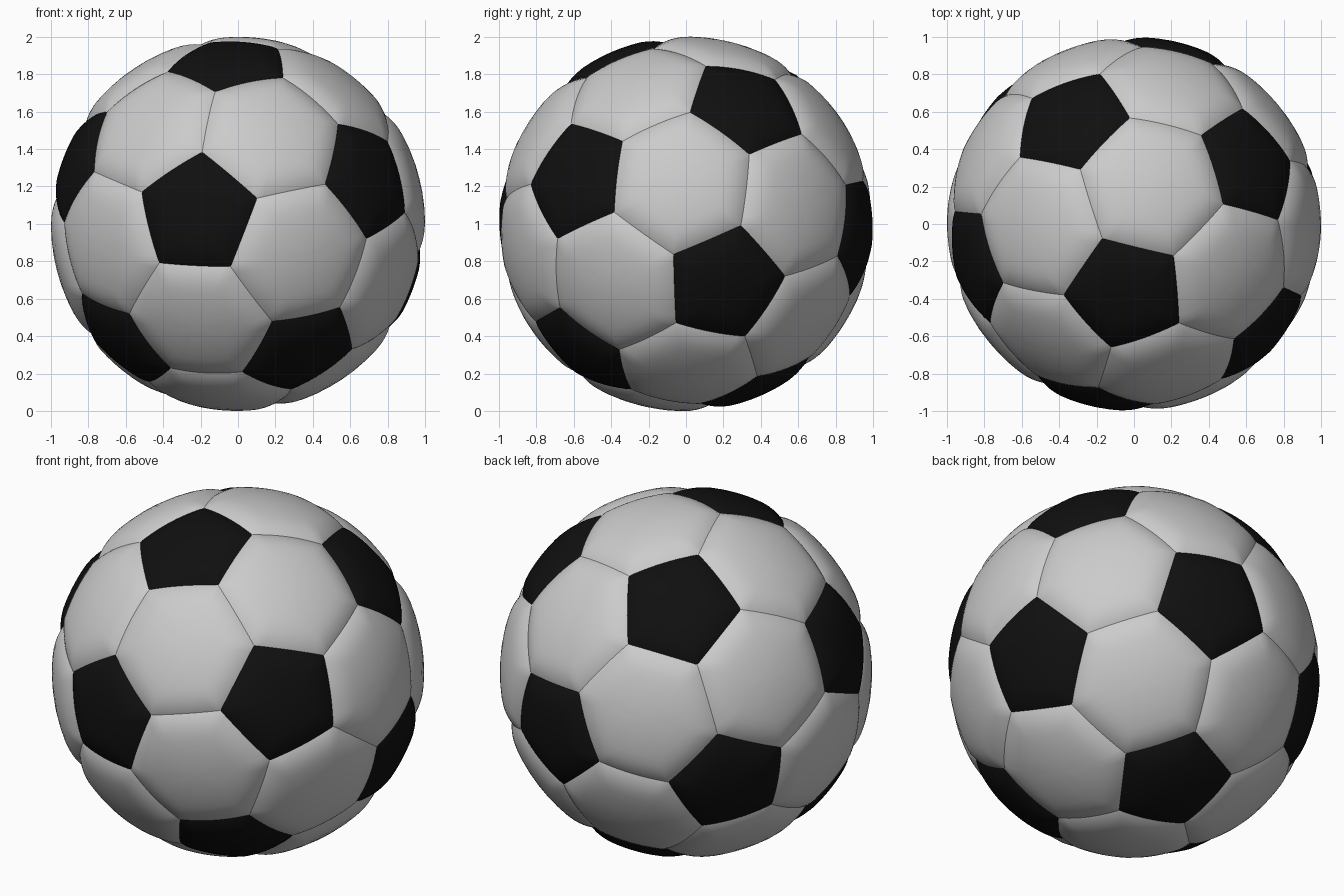
import bpy, bmesh, math
from itertools import combinations
from mathutils import Vector

if "Cube" in bpy.data.objects:
    bpy.data.objects.remove(bpy.data.objects["Cube"])

# Ball orientation: an orthonormal frame from two neighbouring black panel centres
A = Vector((-0.233, -0.971, 0.055)).normalized()
C = Vector((-0.047, -0.396, 0.917)).normalized()
Z = (A + C).normalized()
Y = (A - C).normalized()
X = Y.cross(Z)

# Icosahedron corners: each becomes a pentagon, each face a hexagon
PHI = (1 + math.sqrt(5)) / 2
ico = []
for s in (1, -1):
    for t in (PHI, -PHI):
        for a, b, c in ((0, s, t), (s, t, 0), (t, 0, s)):
            ico.append((X * a + Y * b + Z * c).normalized())


def near(a, b):
    return a.dot(b) > 0.4 and a is not b


SEAM_DEPTH, SEAM_WIDTH = 0.027, 0.13
RINGS = [0, 0.2, 0.4, 0.58, 0.7, 0.78, 0.84, 0.89, 0.93, 0.965, 0.985, 1.0]
STEPS = 10


def add_panel(bm, corners):
    """Pillow-shaped spherical panel, rounded down towards its seams."""
    mid = sum(corners, Vector()) / len(corners)
    n = mid.normalized()
    u = (corners[0] - mid).normalized()
    v = n.cross(u)
    corners = sorted(corners, key=lambda p: math.atan2((p - mid).dot(v), (p - mid).dot(u)))
    apothem = ((corners[0] + corners[1]) / 2 - mid).length
    outline = []
    for i, p in enumerate(corners):
        q = corners[(i + 1) % len(corners)]
        outline += [p.lerp(q, k / STEPS) for k in range(STEPS)]
    centre = bm.verts.new(n)
    prev = None
    for s in RINGS[1:]:
        t = max(0, 1 - (1 - s) * apothem / SEAM_WIDTH)
        r = 1 - SEAM_DEPTH * t ** 2.2
        ring = [bm.verts.new(mid.lerp(p, s).normalized() * r) for p in outline]
        for i in range(len(ring)):
            j = (i + 1) % len(ring)
            if prev is None:
                bm.faces.new((centre, ring[i], ring[j]))
            else:
                bm.faces.new((prev[i], ring[i], ring[j], prev[j]))
        prev = ring


def make_object(name, panels):
    bm = bmesh.new()
    for corners in panels:
        add_panel(bm, corners)
    for f in bm.faces:
        f.smooth = True
    mesh = bpy.data.meshes.new(name)
    bm.to_mesh(mesh)
    bm.free()
    ob = bpy.data.objects.new(name, mesh)
    ob.location.z = 1
    bpy.context.collection.objects.link(ob)
    return ob


# Black pentagon panels
pentagons = [[a.lerp(b, 1 / 3) for b in ico if near(a, b)] for a in ico]
black = make_object("pentagon_panels", pentagons)
mat = bpy.data.materials.new("black")
mat.diffuse_color = (0.005, 0.005, 0.005, 1)
mat.use_nodes = True
mat.node_tree.nodes["Principled BSDF"].inputs["Base Color"].default_value = mat.diffuse_color
black.data.materials.append(mat)

# Grey hexagon panels
hexagons = []
for tri in combinations(ico, 3):
    if all(near(p, q) for p, q in combinations(tri, 2)):
        hexagons.append([p.lerp(q, 1 / 3) for p in tri for q in tri if p is not q])
make_object("hexagon_panels", hexagons)
